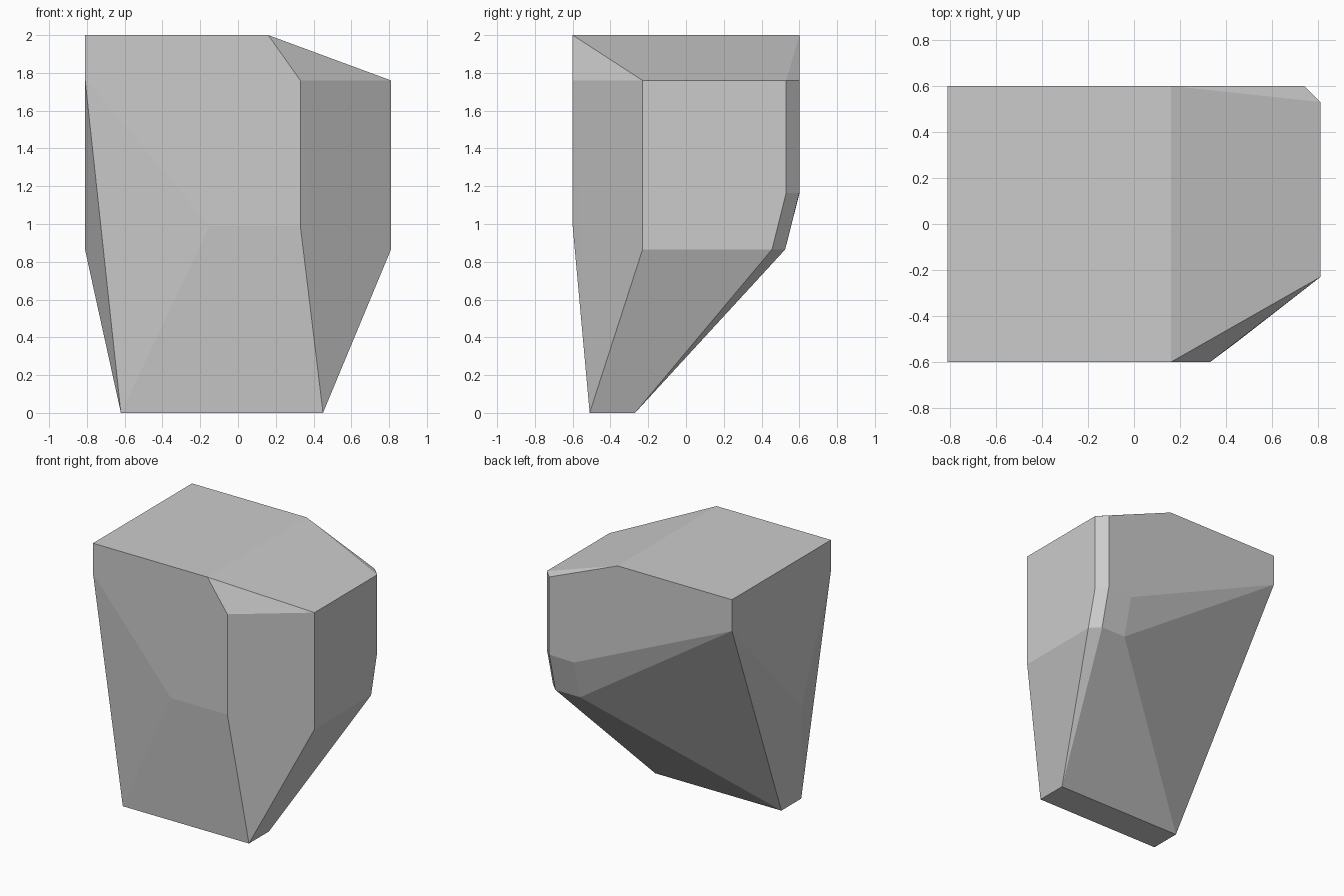
import bpy, bmesh

if "Cube" in bpy.data.objects:
    bpy.data.objects.remove(bpy.data.objects["Cube"])

# Stone colour
grey = bpy.data.materials.new("stone_grey")
grey.diffuse_color = (0.6, 0.6, 0.6, 1)
grey.use_nodes = True
grey.node_tree.nodes["Principled BSDF"].inputs["Base Color"].default_value = grey.diffuse_color

bm = bmesh.new()


def corners(points):
    for p in points:
        bm.verts.new(p)


# Flat top and small foot
corners((x, y, 2) for x in (-0.81, 0.16) for y in (-0.6, 0.6))
corners((x, y, 0) for x in (-0.62, 0.45) for y in (-0.51, -0.27))
# Left side
corners([(-0.81, -0.6, 1.77), (-0.81, 0.6, 1.76), (-0.81, -0.25, 0.865)])
# Front face and its bevelled right corner
corners([(0.33, -0.6, 1.76), (0.33, -0.6, 0.99), (-0.15, -0.6, 0.99)])
corners((0.81, -0.23, z) for z in (1.76, 0.865))
# Narrow bevel on the back right corner, leaning in towards the foot
for y, z in ((0.6, 1.76), (0.6, 1.165), (0.525, 0.865)):
    corners([(0.81, y - 0.07, z), (0.74, y, z)])
# Back face, lower left end
corners([(0.53, 0.6, 1.16), (0.53, 0.525, 0.865)])

# Wrap the corners in a flat-faced shell and merge coplanar triangles
bmesh.ops.convex_hull(bm, input=bm.verts[:])
bmesh.ops.dissolve_limit(bm, angle_limit=0.01, verts=bm.verts[:], edges=bm.edges[:])
bmesh.ops.recalc_face_normals(bm, faces=bm.faces[:])

mesh = bpy.data.meshes.new("rock")
bm.to_mesh(mesh)
bm.free()
mesh.materials.append(grey)
bpy.context.collection.objects.link(bpy.data.objects.new("rock", mesh))
